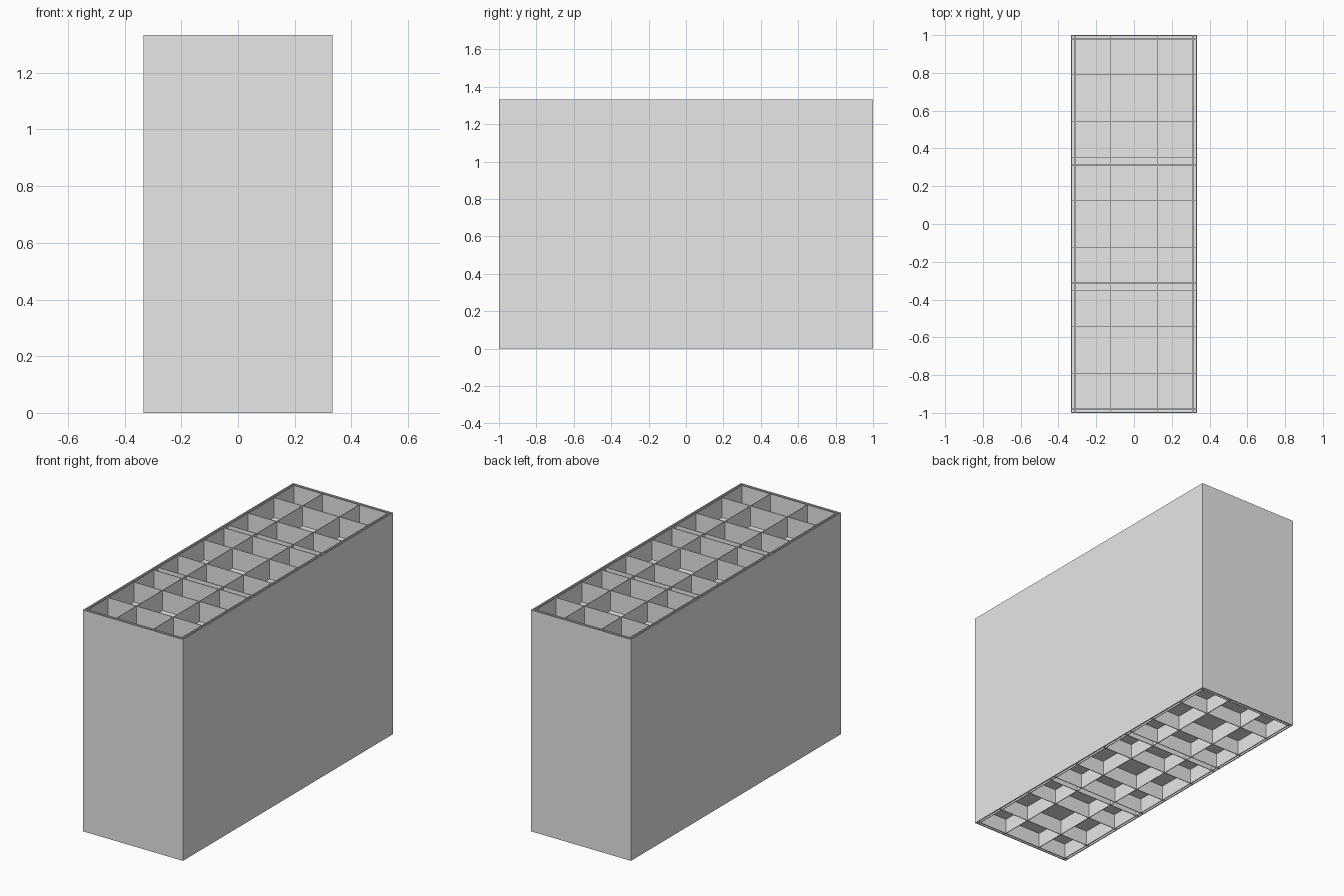
import bpy
import bmesh
from mathutils import Matrix, Vector

cube = bpy.data.objects.get("Cube")
if cube:
    bpy.data.objects.remove(cube, do_unlink=True)

WIDTH, LENGTH, HEIGHT = 2 / 3, 2.0, 4 / 3
MODULE = WIDTH            # three square modules along the length
SHEET = 0.004             # thickness of the divider sheets
SHELL = 0.006             # thickness of the outer walls
TOP_DEPTH, BOTTOM_DEPTH = 0.12, 0.09
OFFSETS = [-0.313, -0.123, 0.123, 0.313]   # sheet positions inside a module

grey = bpy.data.materials.new("light_grey")
grey.use_nodes = True
colour = (0.8, 0.8, 0.8, 1)
grey.diffuse_color = colour
grey.node_tree.nodes["Principled BSDF"].inputs["Base Color"].default_value = colour


def add_box(bm, low, high):
    """Add an axis-aligned box between two corners."""
    low, high = Vector(low), Vector(high)
    matrix = Matrix.Translation((low + high) / 2) @ Matrix.Diagonal((high - low).to_4d())
    bmesh.ops.create_cube(bm, size=1, matrix=matrix)


def make_object(name, boxes):
    bm = bmesh.new()
    for low, high in boxes:
        add_box(bm, low, high)
    mesh = bpy.data.meshes.new(name)
    bm.to_mesh(mesh)
    bm.free()
    mesh.materials.append(grey)
    obj = bpy.data.objects.new(name, mesh)
    bpy.context.collection.objects.link(obj)


hx, hy = WIDTH / 2, LENGTH / 2
ix, iy = hx - SHELL, hy - SHELL

# Outer walls
make_object("side_walls", [((-hx, -hy, 0), (-ix, hy, HEIGHT)),
                           ((ix, -hy, 0), (hx, hy, HEIGHT))])
make_object("end_walls", [((-ix, -hy, 0), (ix, -iy, HEIGHT)),
                          ((-ix, iy, 0), (ix, hy, HEIGHT))])

# Closed core that forms the floors of the compartments
make_object("core", [((-ix, -iy, BOTTOM_DEPTH), (ix, iy, HEIGHT - TOP_DEPTH))])


def divider_boxes(z0, z1):
    """Crossing sheets, with paired sheets where two modules meet."""
    half = SHEET / 2
    boxes = [((x - half, -iy, z0), (x + half, iy, z1)) for x in OFFSETS]
    for module in (-1, 0, 1):
        for offset in OFFSETS:
            y = module * MODULE + offset
            boxes.append(((-ix, y - half, z0), (ix, y + half, z1)))
    return boxes


# Compartment dividers at both open ends
make_object("top_dividers", divider_boxes(HEIGHT - TOP_DEPTH, HEIGHT))
make_object("bottom_dividers", divider_boxes(0, BOTTOM_DEPTH))
